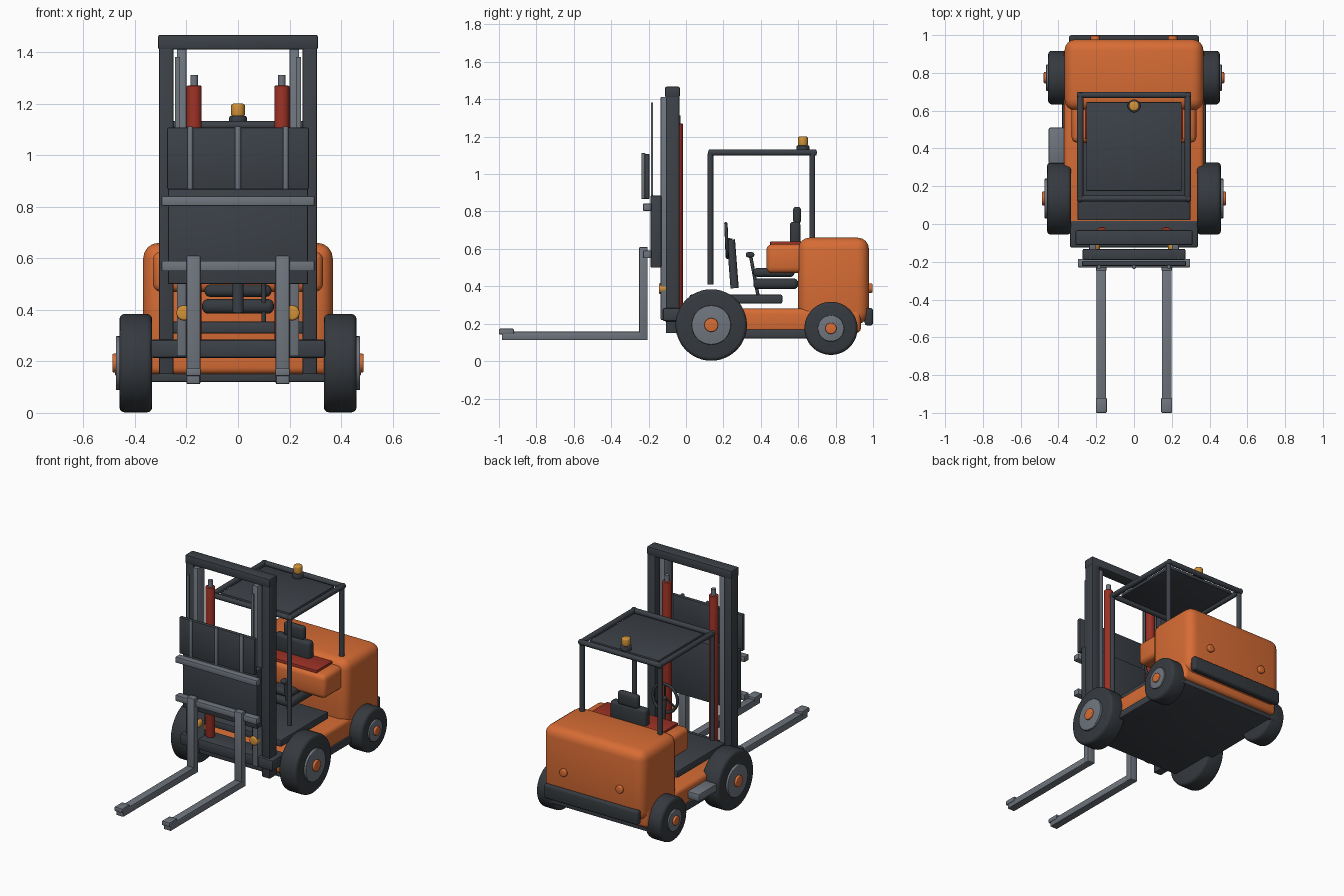
import bpy, bmesh, math
from mathutils import Vector

if "Cube" in bpy.data.objects:
    bpy.data.objects.remove(bpy.data.objects["Cube"])


def material(name, rgb):
    m = bpy.data.materials.new(name)
    m.diffuse_color = (*rgb, 1)
    m.use_nodes = True
    m.node_tree.nodes["Principled BSDF"].inputs["Base Color"].default_value = m.diffuse_color
    return m


ORANGE = material("orange paint", (0.68, 0.15, 0.035))
DARK = material("dark steel", (0.045, 0.053, 0.064))
RUBBER = material("black rubber", (0.036, 0.042, 0.049))
GRAY = material("gray steel", (0.16, 0.18, 0.21))
RED = material("red", (0.32, 0.03, 0.018))
AMBER = material("amber", (0.65, 0.29, 0.04))


def finish(bm, name, mat):
    mesh = bpy.data.meshes.new(name)
    bm.to_mesh(mesh)
    bm.free()
    mesh.materials.append(mat)
    ob = bpy.data.objects.new(name, mesh)
    bpy.context.collection.objects.link(ob)
    bpy.ops.object.select_all(action='DESELECT')
    ob.select_set(True)
    bpy.context.view_layer.objects.active = ob
    bpy.ops.object.shade_smooth_by_angle(angle=math.radians(35))
    return ob


def box(name, mat, x, y, z, bevel=0.005, segments=2):
    """Rounded box from (min, max) ranges."""
    bm = bmesh.new()
    bmesh.ops.create_cube(bm, size=1)
    for v in bm.verts:
        v.co = [(r[0] + r[1]) / 2 + c * (r[1] - r[0]) for r, c in zip((x, y, z), v.co)]
    if bevel:
        bmesh.ops.bevel(bm, geom=bm.edges[:], offset=bevel, segments=segments,
                        profile=0.5, affect='EDGES', clamp_overlap=True)
    return finish(bm, name, mat)


def rod(name, mat, a, b, r, bevel=0, sides=24, segments=3):
    """Cylinder between two points, optionally with rounded rims."""
    a, b = Vector(a), Vector(b)
    d = b - a
    bm = bmesh.new()
    bmesh.ops.create_cone(bm, cap_ends=True, segments=sides, radius1=r, radius2=r, depth=d.length)
    if bevel:
        rims = [e for e in bm.edges if abs(e.verts[0].co.z - e.verts[1].co.z) < 1e-5]
        bmesh.ops.bevel(bm, geom=rims, offset=bevel, segments=segments, profile=0.5, affect='EDGES')
    q = Vector((0, 0, 1)).rotation_difference(d.normalized())
    for v in bm.verts:
        v.co = q @ v.co + (a + b) / 2
    return finish(bm, name, mat)


def ring(name, mat, centre, major, minor, tilt):
    """Torus facing along y, tilted about x."""
    bpy.ops.mesh.primitive_torus_add(location=centre, rotation=(math.pi / 2 + tilt, 0, 0),
                                     major_radius=major, minor_radius=minor,
                                     major_segments=32, minor_segments=8)
    ob = bpy.context.object
    ob.name = name
    ob.data.materials.append(mat)
    bpy.ops.object.shade_smooth()


# Chassis, counterweight and body
box("chassis", ORANGE, (-0.37, 0.37), (-0.02, 0.935), (0.15, 0.28), 0.025, 3)
box("underbody_plate", DARK, (-0.38, 0.38), (0.0, 0.91), (0.12, 0.17), 0.008)
box("counterweight", ORANGE, (-0.368, 0.368), (0.6, 0.978), (0.2, 0.66), 0.06, 4)
box("engine_cover", ORANGE, (-0.33, 0.33), (0.43, 0.66), (0.47, 0.625), 0.03, 3)
box("cover_panel", RED, (-0.26, 0.26), (0.45, 0.615), (0.615, 0.64), 0.004)
box("rear_bumper", RUBBER, (-0.345, 0.345), (0.955, 1.0), (0.19, 0.285), 0.015, 3)
box("floor_plate", DARK, (-0.3, 0.3), (0.02, 0.515), (0.308, 0.355), 0.008)
box("side_step", GRAY, (-0.452, -0.345), (0.32, 0.51), (0.19, 0.24), 0.008)

# Seat
box("seat_base", RUBBER, (-0.14, 0.14), (0.36, 0.6), (0.385, 0.442), 0.025, 4)
box("seat_cushion", RUBBER, (-0.13, 0.13), (0.36, 0.58), (0.45, 0.498), 0.022, 4)
box("seat_back", RUBBER, (-0.13, 0.13), (0.555, 0.612), (0.6, 0.745), 0.018, 3)
box("headrest", RUBBER, (-0.075, 0.075), (0.572, 0.615), (0.735, 0.825), 0.018, 3)

# Steering and control lever
rod("steering_column", DARK, (0, 0.26, 0.39), (0, 0.24, 0.65), 0.022)
rod("steering_shaft", DARK, (0, 0.245, 0.64), (0, 0.215, 0.645), 0.015)
ring("steering_wheel", RUBBER, (0, 0.217, 0.645), 0.09, 0.009, 0.04)
for i in range(3):
    t = math.radians(90 + 120 * i)
    rod("steering_spoke", RUBBER, (0, 0.217, 0.645),
        (0.09 * math.cos(t), 0.217, 0.645 + 0.09 * math.sin(t)), 0.006, sides=8)
rod("control_lever", DARK, (0.1, 0.385, 0.35), (0.1, 0.345, 0.565), 0.009, sides=12)
box("lever_knob", RUBBER, (0.08, 0.12), (0.32, 0.365), (0.555, 0.582), 0.01, 3)

# Overhead guard and beacon
box("roof_panel", DARK, (-0.252, 0.252), (0.175, 0.645), (1.1, 1.122), 0.004)
for y in (0.135, 0.683):
    rod("roof_cross_tube", DARK, (-0.3, y, 1.115), (0.3, y, 1.115), 0.017, 0.006)
rod("beacon_base", DARK, (0, 0.625, 1.12), (0, 0.625, 1.152), 0.034, 0.005)
rod("beacon", AMBER, (0, 0.625, 1.15), (0, 0.625, 1.2), 0.027, 0.008)

# Mast, carriage and load backrest
box("mast_top_beam", DARK, (-0.31, 0.31), (-0.112, -0.033), (1.41, 1.467), 0.008)
box("mast_base_beam", DARK, (-0.34, 0.34), (-0.125, 0.02), (0.213, 0.285), 0.012)
box("carriage_plate", DARK, (-0.272, 0.272), (-0.19, -0.132), (0.5, 0.885), 0.006)
box("load_backrest", DARK, (-0.275, 0.275), (-0.222, -0.195), (0.867, 1.107), 0.006)
for z0, z1 in ((0.803, 0.842), (0.55, 0.59)):
    box("carriage_bar", GRAY, (-0.297, 0.297), (-0.23, -0.185), (z0, z1), 0.005)
for x in (-0.185, 0, 0.185):
    rod("backrest_rib", GRAY, (x, -0.228, 0.867), (x, -0.228, 1.112), 0.011, 0.003, 12)

# Everything mirrored left and right
for s in (-1, 1):
    def span(a, b):
        return tuple(sorted((s * a, s * b)))

    # Wheels: name, y, z, radius, inner x, outer x, hub radius, hub x, cap radius, cap x
    for n, y, z, r, x0, x1, hr, hx, cr, cx in (
            ("front", 0.135, 0.193, 0.191, 0.333, 0.46, 0.105, 0.474, 0.037, 0.487),
            ("rear", 0.775, 0.175, 0.142, 0.335, 0.455, 0.07, 0.465, 0.03, 0.478)):
        rod(n + "_tyre", RUBBER, (s * x0, y, z), (s * x1, y, z), r, 0.02, 48)
        rod(n + "_hub", GRAY, (s * (x1 - 0.02), y, z), (s * hx, y, z), hr, 0.004, 36)
        rod(n + "_hub_cap", ORANGE, (s * (hx - 0.02), y, z), (s * cx, y, z), cr, 0.005)

    # Guard posts and side tubes
    rod("front_post", DARK, (s * 0.285, 0.13, 0.41), (s * 0.285, 0.13, 1.11), 0.016)
    rod("rear_post", DARK, (s * 0.285, 0.675, 0.6), (s * 0.285, 0.675, 1.11), 0.016)
    rod("roof_side_tube", DARK, (s * 0.285, 0.12, 1.115), (s * 0.285, 0.698, 1.115), 0.017, 0.006)

    # Mast rails, chains and lift cylinders
    box("mast_upright", DARK, span(0.25, 0.307), (-0.108, -0.035), (0.15, 1.42), 0.005)
    box("inner_rail", GRAY, span(0.2, 0.237), (-0.135, -0.06), (0.22, 1.412), 0.004)
    box("lift_chain", GRAY, span(0.226, 0.244), (-0.186, -0.176), (0.6, 1.382), 0)
    rod("lift_cylinder", RED, (s * 0.17, -0.045, 0.25), (s * 0.17, -0.045, 1.27), 0.029, 0.004)
    rod("lift_piston", GRAY, (s * 0.17, -0.045, 1.25), (s * 0.17, -0.045, 1.312), 0.015)

    # Forks
    box("fork_shank", GRAY, span(0.146, 0.2), (-0.25, -0.205), (0.112, 0.61), 0.005)
    box("fork_blade", GRAY, span(0.147, 0.199), (-0.985, -0.21), (0.112, 0.157), 0.005)
    box("fork_tip", GRAY, span(0.144, 0.202), (-1.0, -0.92), (0.143, 0.173), 0.005)

    # Lamps
    rod("headlight", AMBER, (s * 0.21, -0.1, 0.388), (s * 0.21, -0.145, 0.388), 0.029, 0.008)
    rod("rear_lamp", ORANGE, (s * 0.205, 0.96, 0.39), (s * 0.205, 0.997, 0.39), 0.025, 0.006)
